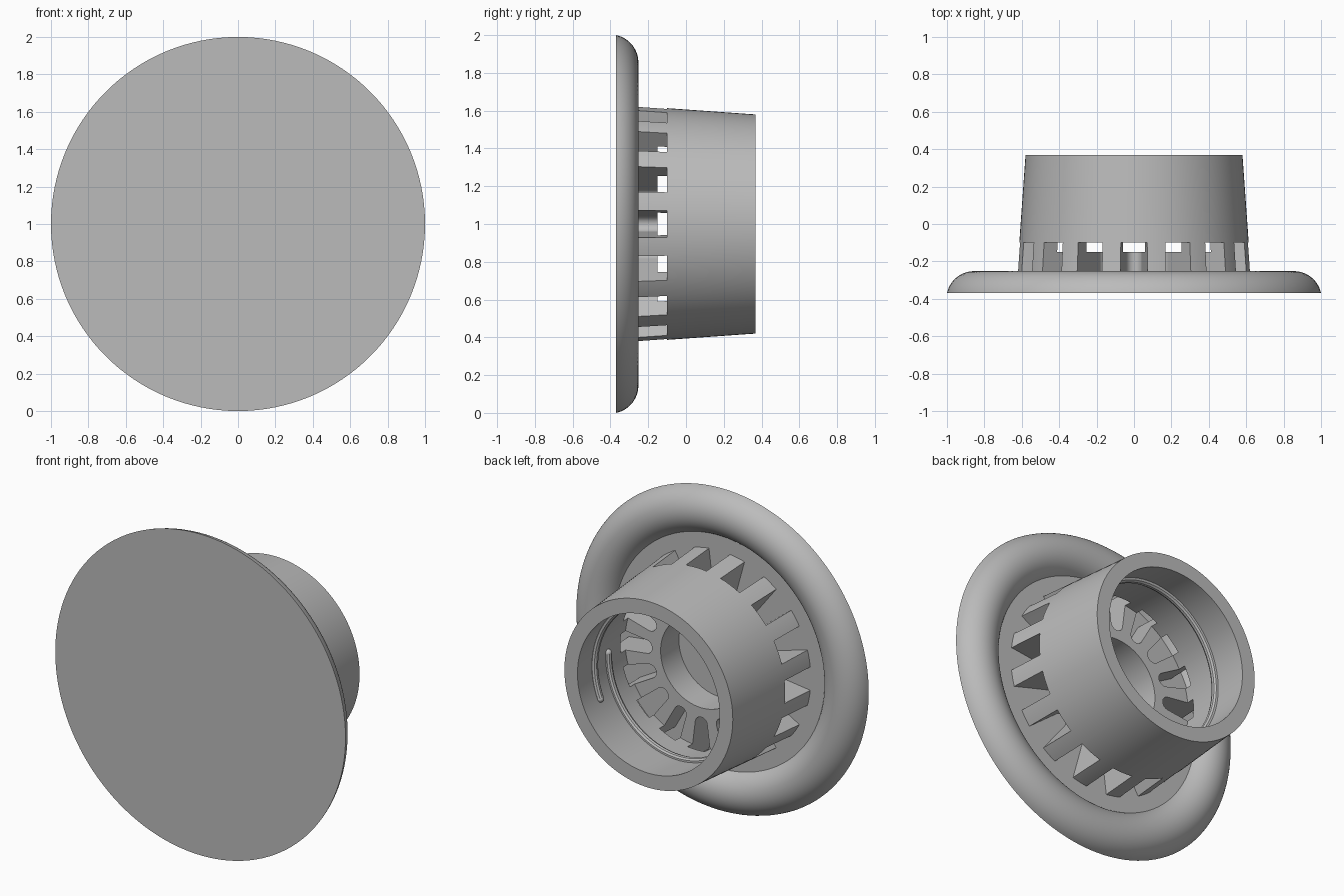
import bpy, bmesh, math
from math import sin, cos, pi, radians
from mathutils import Matrix, Vector

cube = bpy.data.objects.get("Cube")
if cube:
    bpy.data.objects.remove(cube, do_unlink=True)

GREY = (0.5, 0.5, 0.5, 1)
grey = bpy.data.materials.new("plain_grey")
grey.use_nodes = True
grey.diffuse_color = GREY
grey.node_tree.nodes["Principled BSDF"].inputs["Base Color"].default_value = GREY

AXIS = Vector((0, 0, 1))   # the round parts turn about a y line through here
SLOTS = 16


def add_object(name, data):
    ob = bpy.data.objects.new(name, data)
    bpy.context.collection.objects.link(ob)
    data.materials.append(grey)
    return ob


def select(ob):
    bpy.ops.object.select_all(action='DESELECT')
    ob.select_set(True)
    bpy.context.view_layer.objects.active = ob


def smooth(ob):
    select(ob)
    bpy.ops.object.shade_smooth_by_angle(angle=radians(30))


def lathe(name, profile, steps=128):
    """Turn a closed (radius, y) outline about the y axis."""
    bm = bmesh.new()
    verts = [bm.verts.new((r, y, 0)) for r, y in profile]
    edges = [bm.edges.new((verts[i - 1], verts[i])) for i in range(len(verts))]
    bmesh.ops.spin(bm, geom=verts + edges, cent=(0, 0, 0), axis=(0, 1, 0),
                   angle=2 * pi, steps=steps, use_merge=True)
    bmesh.ops.remove_doubles(bm, verts=bm.verts, dist=1e-5)
    bmesh.ops.dissolve_degenerate(bm, edges=bm.edges, dist=1e-5)
    bmesh.ops.recalc_face_normals(bm, faces=bm.faces)
    bmesh.ops.translate(bm, verts=bm.verts, vec=AXIS)
    mesh = bpy.data.meshes.new(name)
    bm.to_mesh(mesh)
    bm.free()
    return add_object(name, mesh)


# Front plate with a rounded rim that dips to a recessed back floor
front, floor = -0.37, -0.33
rim_r, rim_y, rim_size = 0.855, -0.40, 0.148
start = math.asin((front - rim_y) / rim_size)
end = pi - math.asin((floor - rim_y) / rim_size)
arc = [start + (end - start) * i / 24 for i in range(25)]
rim = [(rim_r + rim_size * cos(a), rim_y + rim_size * sin(a)) for a in arc]
plate = lathe("front_plate", [(0, front)] + rim + [(0, floor)])
smooth(plate)

# Tapered cup with an inner ledge around a central well
collar = lathe("slotted_collar", [
    (0.63, -0.335), (0.58, 0.368), (0.49, 0.368),
    (0.525, -0.15), (0.28, -0.15), (0.28, -0.335)])

# Ring of tapered, round-ended slots cut through wall and ledge
bm = bmesh.new()
for n in range(SLOTS):
    outline = [(0.70, 0.082)]
    for i in range(13):
        a = pi / 2 + pi * i / 12
        outline.append((0.38 + 0.042 * cos(a), 0.042 * sin(a)))
    outline.append((0.70, -0.082))
    turn = Matrix.Rotation(2 * pi * n / SLOTS, 4, 'Y')
    face = bm.faces.new([bm.verts.new(AXIS + turn @ Vector((r, -0.36, w)))
                         for r, w in outline])
    side = bmesh.ops.extrude_face_region(bm, geom=[face])["geom"]
    bmesh.ops.translate(bm, vec=(0, 0.26, 0), verts=[
        v for v in side if isinstance(v, bmesh.types.BMVert)])
bmesh.ops.recalc_face_normals(bm, faces=bm.faces)
cut_mesh = bpy.data.meshes.new("slot_cutter")
bm.to_mesh(cut_mesh)
bm.free()
cutter = add_object("slot_cutter", cut_mesh)
cutter.hide_render = True

select(collar)
cut = collar.modifiers.new("slots", 'BOOLEAN')
cut.operation = 'DIFFERENCE'
cut.solver = 'EXACT'
cut.object = cutter
bpy.ops.object.modifier_apply(modifier=cut.name)
bpy.data.objects.remove(cutter, do_unlink=True)
smooth(collar)

# Raised helical thread inside the cup, with round ends
BEAD = 0.022
path = []
for i in range(111):
    t = i / 110
    y = 0.04 + 0.16 * t
    r = 0.525 - 0.035 * (y + 0.15) / 0.518 - 0.004
    a = -radians(385) * t
    path.append(AXIS + Vector((r * cos(a), y, r * sin(a))))
curve = bpy.data.curves.new("inner_thread", 'CURVE')
curve.dimensions = '3D'
curve.bevel_depth = BEAD
curve.bevel_resolution = 3
spline = curve.splines.new('POLY')
spline.points.add(len(path) - 1)
for point, co in zip(spline.points, path):
    point.co = (*co, 1)
thread = add_object("inner_thread", curve)
select(thread)
bpy.ops.object.convert(target='MESH')
smooth(bpy.context.object)

for name, co in (("thread_start", path[0]), ("thread_end", path[-1])):
    bm = bmesh.new()
    bmesh.ops.create_uvsphere(bm, u_segments=16, v_segments=10, radius=BEAD)
    bmesh.ops.translate(bm, verts=bm.verts, vec=co)
    mesh = bpy.data.meshes.new(name)
    bm.to_mesh(mesh)
    bm.free()
    smooth(add_object(name, mesh))
